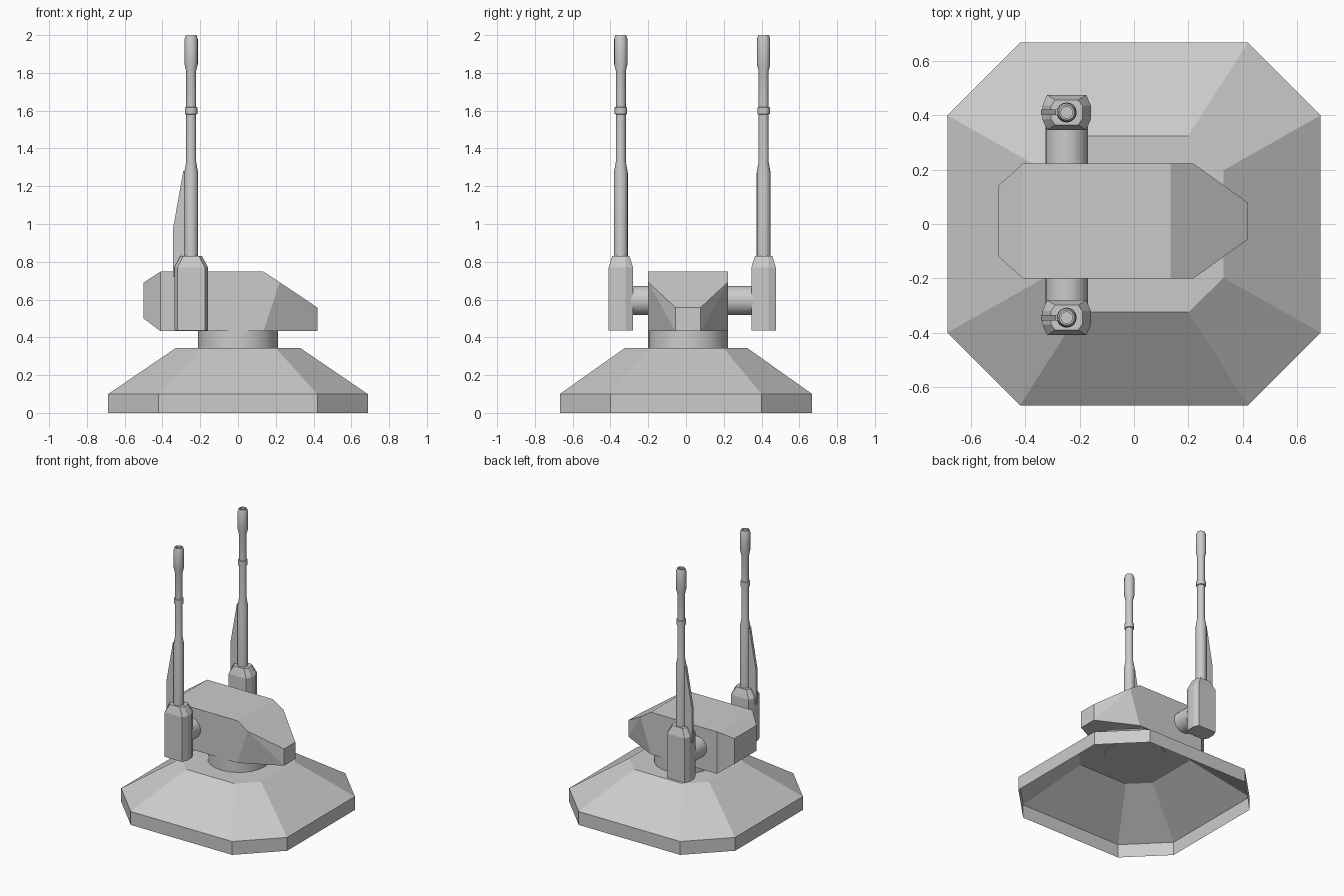
import bpy, bmesh, math
from mathutils import Vector

if "Cube" in bpy.data.objects:
    bpy.data.objects.remove(bpy.data.objects["Cube"])

PY = 0.033   # the gun pair is centred slightly off the base
BY = 0.011   # body centre line
GX = -0.248  # gun axis


def finish(name, bm, smooth=False):
    bmesh.ops.recalc_face_normals(bm, faces=bm.faces)
    me = bpy.data.meshes.new(name)
    bm.to_mesh(me)
    bm.free()
    ob = bpy.data.objects.new(name, me)
    bpy.context.collection.objects.link(ob)
    if smooth:
        bpy.ops.object.select_all(action='DESELECT')
        ob.select_set(True)
        bpy.context.view_layer.objects.active = ob
        bpy.ops.object.shade_smooth_by_angle(angle=math.radians(35))
    return ob


def octagon(long_x, short_x, long_y, short_y):
    """Chamfered rectangle, counter-clockwise."""
    return [(long_x, -short_y), (long_x, short_y), (short_x, long_y), (-short_x, long_y),
            (-long_x, short_y), (-long_x, -short_y), (-short_x, -long_y), (short_x, -long_y)]


def ring(n, r):
    return [(r * math.cos(2 * math.pi * i / n), r * math.sin(2 * math.pi * i / n)) for i in range(n)]


def loft(name, sections, origin=(0, 0), cap_bottom=True, smooth=False):
    """Skin a stack of (outline, z) sections."""
    bm = bmesh.new()
    rows = [[bm.verts.new((x + origin[0], y + origin[1], z)) for x, y in pts] for pts, z in sections]
    n = len(rows[0])
    for a, b in zip(rows, rows[1:]):
        for i in range(n):
            j = (i + 1) % n
            bm.faces.new((a[i], a[j], b[j], b[i]))
    if cap_bottom:
        bm.faces.new(rows[0][::-1])
    bm.faces.new(rows[-1])
    return finish(name, bm, smooth)


# Base: open-bottomed octagonal skirt
loft("base", [(octagon(0.687, 0.42, 0.668, 0.40), 0), (octagon(0.687, 0.42, 0.668, 0.40), 0.10),
              (octagon(0.33, 0.20, 0.325, 0.198), 0.343)], cap_bottom=False)

# Swivel neck
loft("neck", [(ring(24, 0.211), 0.34), (ring(24, 0.211), 0.437)], (0, BY), smooth=True)

# Body: convex faceted housing, (x, half width, z) mirrored in y
bm = bmesh.new()
W = 0.211
for x, w, z in [(-0.5, 0.13, 0.50), (-0.5, 0.13, 0.69), (-0.41, W, 0.748), (-0.41, W, 0.433),
                (0.135, W, 0.748), (0.135, W, 0.433), (0.22, W, 0.692),
                (0.42, 0.067, 0.558), (0.42, 0.067, 0.433)]:
    for s in (-1, 1):
        bm.verts.new((x, BY + s * w, z))
bmesh.ops.convex_hull(bm, input=bm.verts[:])
bmesh.ops.dissolve_limit(bm, angle_limit=math.radians(2), verts=bm.verts[:], edges=bm.edges[:])
finish("body", bm)

# Barrel profile: (radius, z)
barrel = [(0.037, 0.82), (0.037, 1.27), (0.0265, 1.33), (0.0265, 1.58), (0.033, 1.583),
          (0.033, 1.617), (0.0265, 1.62), (0.0265, 1.81), (0.035, 1.845), (0.035, 1.98),
          (0.028, 2.0), (0.021, 2.0), (0.021, 1.985)]

for side, s in (("right", -1), ("left", 1)):
    y = PY + s * 0.378
    # Gun pod
    wide = octagon(0.089, 0.072, 0.0645, 0.026)
    loft("gun_pod_" + side, [(wide, 0.437), (wide, 0.77),
                             (octagon(0.058, 0.042, 0.046, 0.024), 0.83)], (GX, y))
    # Barrel with collar and muzzle
    loft("barrel_" + side, [(ring(16, r), z) for r, z in barrel], (GX, y), smooth=True)
    # Thin fin behind the barrel
    bm = bmesh.new()
    face = bm.faces.new([bm.verts.new((x, y - 0.01, z)) for x, z in
                         [(GX, 0.72), (-0.343, 0.72), (-0.343, 0.98), (-0.29, 1.28), (GX, 1.28)]])
    ext = bmesh.ops.extrude_face_region(bm, geom=[face], use_keep_orig=True)
    bmesh.ops.translate(bm, vec=Vector((0, 0.02, 0)),
                        verts=[v for v in ext["geom"] if isinstance(v, bmesh.types.BMVert)])
    finish("fin_" + side, bm)
    # Trunnion joining pod to body
    y0, y1 = BY + s * 0.20, PY + s * 0.325
    arm = loft("trunnion_" + side, [(ring(24, 0.078), -abs(y1 - y0) / 2),
                                    (ring(24, 0.078), abs(y1 - y0) / 2)], smooth=True)
    arm.rotation_euler = (math.pi / 2, 0, 0)
    arm.location = (GX, (y0 + y1) / 2, 0.595)
